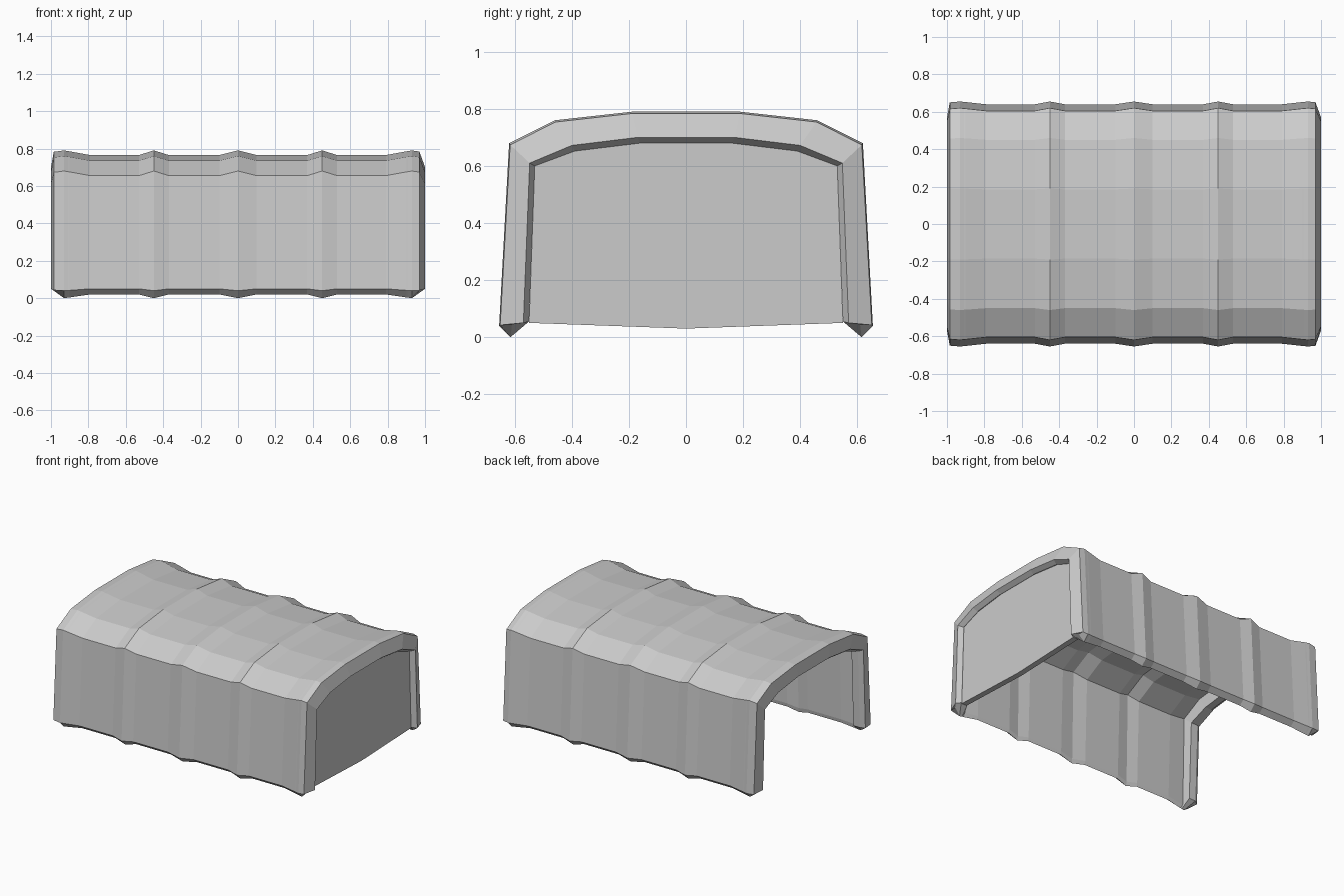
import bpy, bmesh

if "Cube" in bpy.data.objects:
    bpy.data.objects.remove(bpy.data.objects["Cube"])

# Half cross-sections (y, z) at a rib crest and in a valley between ribs
OUT = ([(.655, .04), (.62, .68), (.46, .76), (.19, .79)],
       [(.64, .05), (.605, .655), (.45, .735), (.185, .765)])
# Inner side: thick lips at the two ends, thin shell between them
LIP = ([(.57, .05), (.548, .61), (.40, .70 - .028), (.17, .70)],
       [(.55, .055), (.53, .60), (.39, .652), (.16, .68)])
THIN = ([(.61, .03), (.598, .66), (.448, .738), (.185, .768)],
        [(.60, .045), (.583, .635), (.438, .713), (.18, .743)])
TIP = ((.615, 0), (.605, .02))


def mix(a, b, t):
    return tuple(p + (q - p) * t for p, q in zip(a, b))


def mirrored(half):
    return [(-y, z) for y, z in half] + [(y, z) for y, z in reversed(half)]


def arch(pair, d):
    return mirrored([mix(a, b, d) for a, b in zip(*pair)])


# Stations: outer x, inner x, outer dip, inner dip (0 = crest, 1 = valley), inner kind
left = [(-.985, -1, .3, 0, LIP), (-.93, -.97, 0, 1, LIP),
        (-.91, -.92, .15, 1, LIP), (-.90, -.915, .2, .2, THIN)]
middle = [(x, x, d, d, THIN) for x, d in [
    (-.79, 1), (-.53, 1), (-.45, 0), (-.37, 1), (-.10, 1), (0, 0),
    (.10, 1), (.37, 1), (.45, 0), (.53, 1), (.79, 1)]]
right = [(-xo, -xi, *rest) for xo, xi, *rest in reversed(left)]
right[-1] = (.97, 1, .25, 0, LIP)
stations = left + middle + right

# Ribbed cover: loft the arch along x
bm = bmesh.new()
rings = []
for n, (xo, xi, do, di, kind) in enumerate(stations):
    o = [bm.verts.new((xo, *p)) for p in arch(OUT, do)]
    i = [bm.verts.new((xi, *p)) for p in arch(kind, di)]
    ty, tz = mix(*TIP, do)
    if n in (0, len(stations) - 1):      # foot is cut up to a flat end
        ty, tz = .61, .045
    tl, tr = bm.verts.new((xo, -ty, tz)), bm.verts.new((xo, ty, tz))
    rings.append((o, i, tl, tr))


def loop(ring):
    o, i, tl, tr = ring
    return o + [tr] + i[::-1] + [tl]


for r, s in zip(rings, rings[1:]):
    a, b = loop(r), loop(s)
    for k in range(len(a)):
        n = (k + 1) % len(a)
        bm.faces.new((a[k], a[n], b[n], b[k]))

# Sloped end rims
for o, i, tl, tr in (rings[0], rings[-1]):
    for k in range(7):
        bm.faces.new((o[k], o[k + 1], i[k + 1], i[k]))
    bm.faces.new((o[0], i[0], tl))
    bm.faces.new((o[7], tr, i[7]))
bmesh.ops.recalc_face_normals(bm, faces=bm.faces)
mesh = bpy.data.meshes.new("ribbed_cover")
bm.to_mesh(mesh)
bm.free()
bpy.context.collection.objects.link(bpy.data.objects.new("ribbed_cover", mesh))

# End panel closing the right-hand opening, with a slightly dipped lower edge
outline = arch(LIP, 1)
outline[0], outline[-1] = (-.55, .05), (.55, .05)
outline.append((0, .03))
bm = bmesh.new()
face = bm.faces.new([bm.verts.new((.925, *p)) for p in outline])
ext = bmesh.ops.extrude_face_region(bm, geom=[face])
for v in ext["geom"]:
    if isinstance(v, bmesh.types.BMVert):
        v.co.x = .965
bmesh.ops.holes_fill(bm, edges=bm.edges[:])
bmesh.ops.recalc_face_normals(bm, faces=bm.faces)
mesh = bpy.data.meshes.new("end_panel")
bm.to_mesh(mesh)
bm.free()
bpy.context.collection.objects.link(bpy.data.objects.new("end_panel", mesh))
